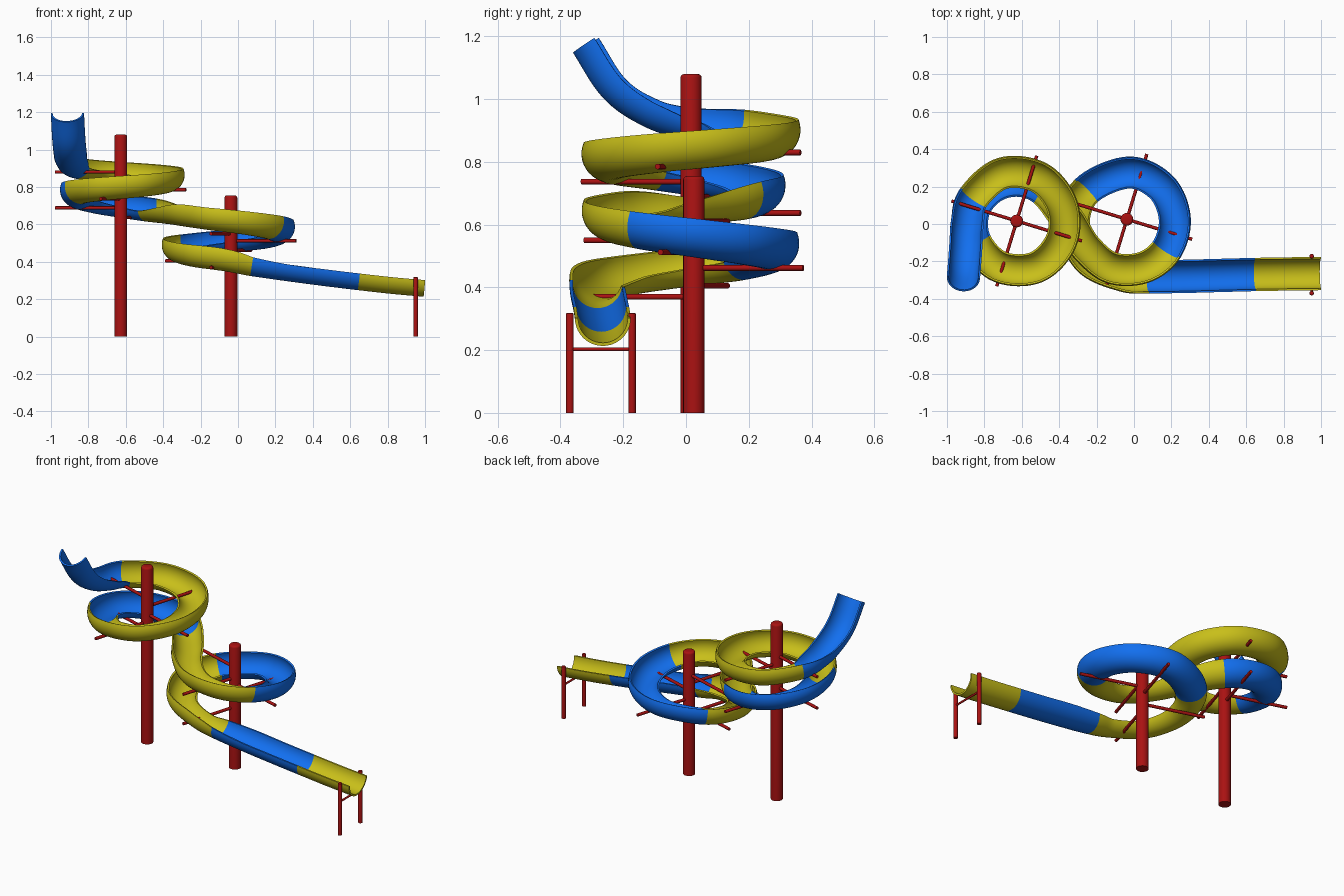
import bpy, bmesh
from math import sin, cos, pi, radians
from mathutils import Vector

if "Cube" in bpy.data.objects:
    bpy.data.objects.remove(bpy.data.objects["Cube"])

def material(name, rgb):
    m = bpy.data.materials.new(name)
    m.diffuse_color = (*rgb, 1)
    m.use_nodes = True
    m.node_tree.nodes["Principled BSDF"].inputs["Base Color"].default_value = m.diffuse_color
    return m

BLUE = material("blue plastic", (0.006, 0.16, 0.87))
YELLOW = material("yellow plastic", (0.58, 0.52, 0.01))
RED = material("red metal", (0.4, 0.006, 0.006))

def finish(name, bm, mat, angle=40):
    bmesh.ops.recalc_face_normals(bm, faces=bm.faces)
    me = bpy.data.meshes.new(name)
    bm.to_mesh(me)
    bm.free()
    ob = bpy.data.objects.new(name, me)
    bpy.context.collection.objects.link(ob)
    me.materials.append(mat)
    bpy.ops.object.select_all(action='DESELECT')
    ob.select_set(True)
    bpy.context.view_layer.objects.active = ob
    bpy.ops.object.shade_smooth_by_angle(angle=radians(angle))
    return ob

def rod(name, a, b, r, sides=16, bevel=0.0):
    a, b = Vector(a), Vector(b)
    bm = bmesh.new()
    bmesh.ops.create_cone(bm, cap_ends=True, segments=sides, radius1=r, radius2=r, depth=(b - a).length)
    if bevel:
        top = [e for e in bm.edges if all(v.co.z > 0 for v in e.verts)]
        bmesh.ops.bevel(bm, geom=top, offset=bevel, segments=3, profile=0.5, affect='EDGES')
    q = (b - a).to_track_quat('Z', 'Y')
    for v in bm.verts:
        v.co = q @ v.co + (a + b) / 2
    return finish(name, bm, RED)

# Slide path: rim centre line (x, y, z, bank in degrees; positive raises the left rim)
def polar(cx, cy, bank, keys):
    return [(cx + r * cos(radians(a)), cy + r * sin(radians(a)), z, bank) for a, r, z in keys]

entry = [(-0.912, -0.285, 1.195, 0), (-0.905, -0.20, 1.065, 0),
         (-0.898, -0.10, 0.995, 3), (-0.89, 0.01, 0.957, 10)]
upper = polar(-0.62, 0.013, 22, [
    (152, .268, .933), (108, .268, .908), (64, .258, .89), (20, .247, .873),
    (-24, .25, .855), (-68, .26, .835), (-112, .258, .817), (-155, .248, .798),
    (-194, .24, .773), (-232, .225, .747), (-270, .215, .724), (-310, .213, .704)])
crossing = [(-0.36, 0.03, 0.69, 0)]
lower = polar(-0.03, 0.02, -22, [
    (212, .267, .674), (250, .267, .655), (287, .262, .633), (322, .255, .61),
    (362, .245, .585), (405, .247, .56), (450, .252, .54), (505, .272, .512),
    (545, .29, .49), (585, .297, .463), (625, .295, .437)])
chute = [(0.08, -0.282, 0.412, -8), (0.27, -0.28, 0.385, 0), (0.46, -0.275, 0.36, 0),
         (0.65, -0.27, 0.337, 0), (0.83, -0.267, 0.317, 0), (1.0, -0.265, 0.302, 0)]
ctrl = [Vector(p) for p in entry + upper + crossing + lower + chute]

# Smooth the control points into a dense path
SUB = 10
ext = [2 * ctrl[0] - ctrl[1]] + ctrl + [2 * ctrl[-1] - ctrl[-2]]
path = []
for i in range(1, len(ext) - 2):
    p0, p1, p2, p3 = ext[i - 1:i + 3]
    for k in range(SUB):
        t = k / SUB
        path.append(0.5 * (2 * p1 + (p2 - p0) * t + (2 * p0 - 5 * p1 + 4 * p2 - p3) * t * t
                           + (3 * p1 - p0 - 3 * p2 + p3) * t ** 3))
path.append(ctrl[-1])

# Half-pipe cross-section: outer skin then inner skin
R_OUT, R_IN, ARC = 0.089, 0.079, 20
profile = [(R_OUT * cos(pi * k / ARC), -R_OUT * sin(pi * k / ARC)) for k in range(ARC + 1)]
profile += [(R_IN * cos(pi * k / ARC), -R_IN * sin(pi * k / ARC)) for k in range(ARC, -1, -1)]

def ring(i):
    t = (path[min(i + 1, len(path) - 1)] - path[max(i - 1, 0)]).xyz.normalized()
    side = t.cross(Vector((0, 0, 1))).normalized()
    up = side.cross(t)
    b = radians(path[i].w)
    s, u = side * cos(b) - up * sin(b), up * cos(b) + side * sin(b)
    return [path[i].xyz + s * x + u * y for x, y in profile]

def channel(name, first, last, mat):
    bm = bmesh.new()
    rings = [[bm.verts.new(p) for p in ring(i)] for i in range(first * SUB, last * SUB + 1)]
    n = len(profile)
    for a, b in zip(rings, rings[1:]):
        for k in range(n):
            bm.faces.new((a[k], a[(k + 1) % n], b[(k + 1) % n], b[k]))
    for end in (rings[0], rings[-1]):
        for k in range(ARC):
            bm.faces.new((end[k], end[k + 1], end[n - 2 - k], end[n - 1 - k]))
    finish(name, bm, mat)

# Alternating coloured slide sections, split at control points
names = ["entry_section", "upper_loop_section", "second_loop_section", "crossover_section",
         "lower_loop_section", "lower_turn_section", "straight_section", "exit_section"]
breaks = [0, 4, 11, 15, 20, 24, 28, 31, 33]
for i, name in enumerate(names):
    channel(name, breaks[i], breaks[i + 1], YELLOW if i % 2 else BLUE)

# Centre posts with radial support arms
def tower(name, x, y, height, arms):
    rod(name + "_post", (x, y, 0), (x, y, height), 0.034, 24, 0.012)
    for i, (deg, z) in enumerate(arms):
        a = radians(deg)
        rod(f"{name}_arm_{i + 1}", (x, y, z), (x + 0.365 * cos(a), y + 0.365 * sin(a), z), 0.009, 12)

tower("tall", -0.627, 0.016, 1.08,
      [(163, .88), (73, .83), (-17, .785), (253, .737), (163, .688), (73, .637)])
tower("short", -0.038, 0.025, 0.755,
      [(163, .61), (253, .55), (-17, .512), (73, .462), (163, .405), (253, .37)])

# Exit legs and crossbar
for side, y in (("front", -0.37), ("back", -0.172)):
    rod(f"exit_leg_{side}", (0.95, y, 0), (0.95, y, 0.318), 0.012, 16, 0.003)
rod("exit_crossbar", (0.95, -0.37, 0.203), (0.95, -0.172, 0.203), 0.006, 12)
